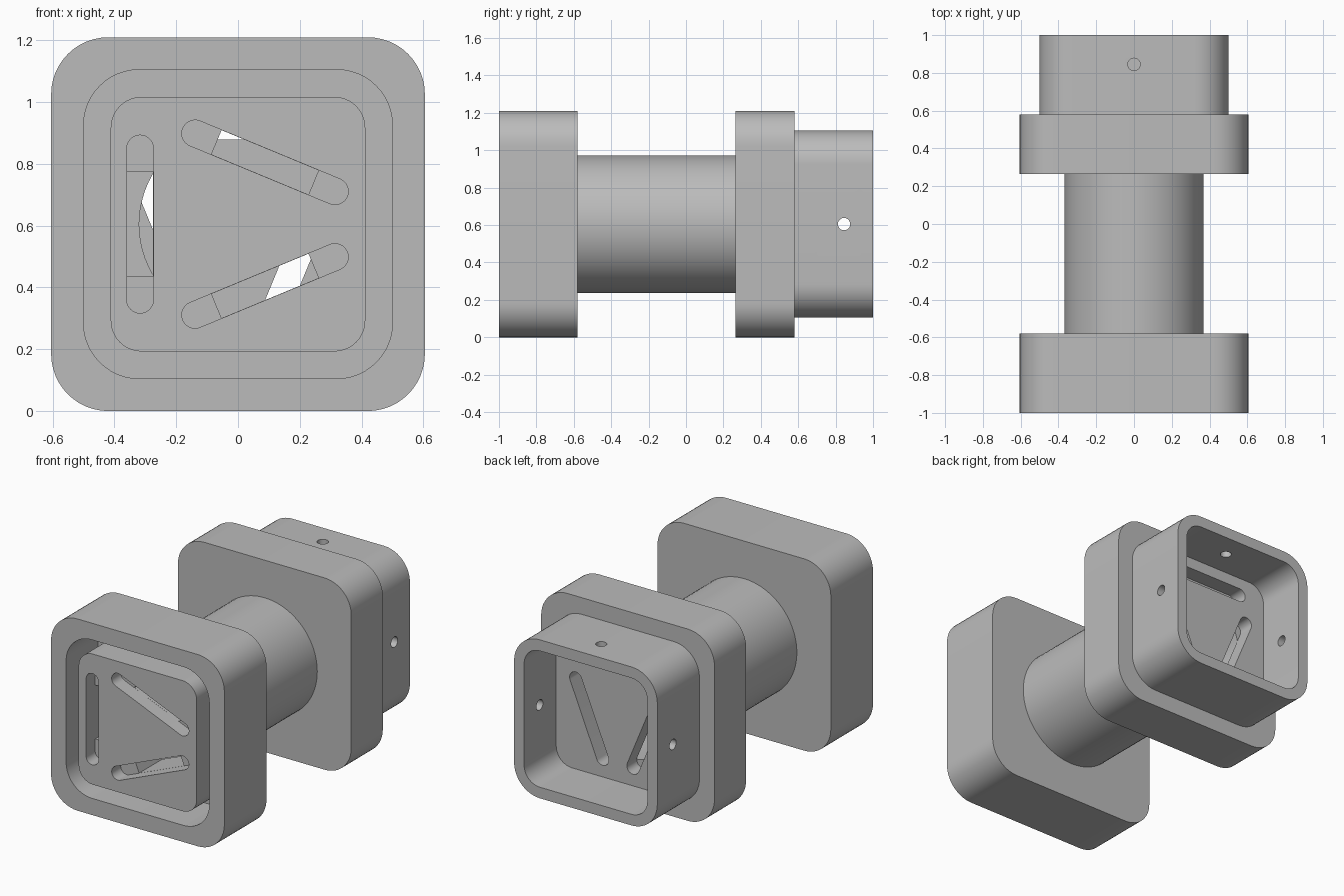
import bpy, bmesh, math
from mathutils import Matrix, Vector

if "Cube" in bpy.data.objects:
    bpy.data.objects.remove(bpy.data.objects["Cube"])

MID = 0.605  # height of the long axis

grey = bpy.data.materials.new("plain grey")
grey.use_nodes = True
GREY = (0.5, 0.5, 0.5, 1)
grey.diffuse_color = GREY
grey.node_tree.nodes["Principled BSDF"].inputs["Base Color"].default_value = GREY


def prism(name, outline, y0, y1):
    """Extrude an (x, z) outline, measured from the axis, from y0 to y1."""
    bm = bmesh.new()
    face = bm.faces.new([bm.verts.new((x, y0, z + MID)) for x, z in outline])
    ext = bmesh.ops.extrude_face_region(bm, geom=[face])
    verts = [v for v in ext["geom"] if isinstance(v, bmesh.types.BMVert)]
    bmesh.ops.translate(bm, verts=verts, vec=(0, y1 - y0, 0))
    bmesh.ops.recalc_face_normals(bm, faces=bm.faces)
    mesh = bpy.data.meshes.new(name)
    bm.to_mesh(mesh)
    bm.free()
    mesh.materials.append(grey)
    obj = bpy.data.objects.new(name, mesh)
    bpy.context.collection.objects.link(obj)
    return obj


def rounded(w, h, r, seg=12):
    """Rectangle of half sizes w and h with corner radius r."""
    pts = []
    for q, (sx, sz) in enumerate(((1, 1), (-1, 1), (-1, -1), (1, -1))):
        for i in range(seg + 1):
            a = math.pi / 2 * (q + i / seg)
            pts.append((sx * (w - r) + r * math.cos(a), sz * (h - r) + r * math.sin(a)))
    return pts


def circle(r, n=72):
    return [(r * math.cos(2 * math.pi * i / n), r * math.sin(2 * math.pi * i / n)) for i in range(n)]


def place(outline, centre, angle):
    rot = Matrix.Rotation(angle, 2)
    return [tuple(rot @ Vector(p) + Vector(centre)) for p in outline]


def cut(obj, cutters):
    """Subtract the cutters, keep the plain mesh and drop the cutters."""
    for c in cutters:
        c.hide_render = True
        mod = obj.modifiers.new("cut", "BOOLEAN")
        mod.operation, mod.solver, mod.object = "DIFFERENCE", "EXACT", c
    bpy.context.view_layer.update()
    graph = bpy.context.evaluated_depsgraph_get()
    mesh = bpy.data.meshes.new_from_object(obj.evaluated_get(graph))
    obj.modifiers.clear()
    obj.data = mesh
    for c in cutters:
        bpy.data.objects.remove(c)


# Slot layout: one upright slot and two leaning ones
LEAN = math.radians(67.5)
SLOTS = [((-0.317, 0), 0), ((0.0875, 0.2), LEAN), ((0.0875, -0.2), -LEAN)]


def slots(outline, y0, y1, turn=0):
    rot = Matrix.Rotation(turn, 2)
    return [prism("slot_cutter", place(outline, rot @ Vector(c), a + turn), y0, y1)
            for c, a in SLOTS]


slot_shape = rounded(0.043, 0.288, 0.0429)
short_slot = [(-0.0425, -0.17), (0.0425, -0.17), (0.0425, 0.17), (-0.0425, 0.17)]

# Front socket: deep groove around a slotted core
front_socket = prism("front_socket", rounded(0.605, 0.605, 0.185), -1, -0.58)
cut(front_socket, [prism("groove_cutter", rounded(0.5, 0.5, 0.18), -1.1, -0.68),
                   prism("bore_cutter", circle(0.32), -0.8, -0.5)])
socket_core = prism("socket_core", rounded(0.412, 0.412, 0.1), -1, -0.68)
cut(socket_core, slots(slot_shape, -1.1, -0.91) + slots(short_slot, -0.95, -0.6))

# Hollow shaft
shaft = prism("shaft", circle(0.368), -0.58, 0.265)
cut(shaft, [prism("bore_cutter", circle(0.32), -0.7, 0.4)])

# Rear flange
rear_flange = prism("rear_flange", rounded(0.605, 0.605, 0.185), 0.265, 0.58)
cut(rear_flange, [prism("bore_cutter", circle(0.32), 0.2, 0.7)])

# Rear collar: open box with a slotted floor and three pin holes
rear_collar = prism("rear_collar", rounded(0.5, 0.5, 0.18), 0.58, 1)
quarter = -math.pi / 2
cutters = [prism("pocket_cutter", rounded(0.43, 0.43, 0.11), 0.68, 1.1)]
cutters += slots(slot_shape, 0.5, 0.75, quarter)
for axis, angle, place_at in (("X", 0, (0, 0.845, MID + 0.5)),
                              ("Y", math.pi / 2, (0.5, 0.845, MID)),
                              ("Y", math.pi / 2, (-0.5, 0.845, MID))):
    bpy.ops.mesh.primitive_cylinder_add(vertices=24, radius=0.033, depth=0.3, location=place_at,
                                        rotation=(0, angle, 0))
    cutters.append(bpy.context.object)
    cutters[-1].data.materials.append(grey)
cut(rear_collar, cutters)

# Smooth the rounded sides and keep the rims crisp
bpy.ops.object.select_all(action="DESELECT")
for part in (front_socket, socket_core, shaft, rear_flange, rear_collar):
    part.select_set(True)
    bpy.context.view_layer.objects.active = part
bpy.ops.object.shade_smooth_by_angle(angle=math.radians(30))
